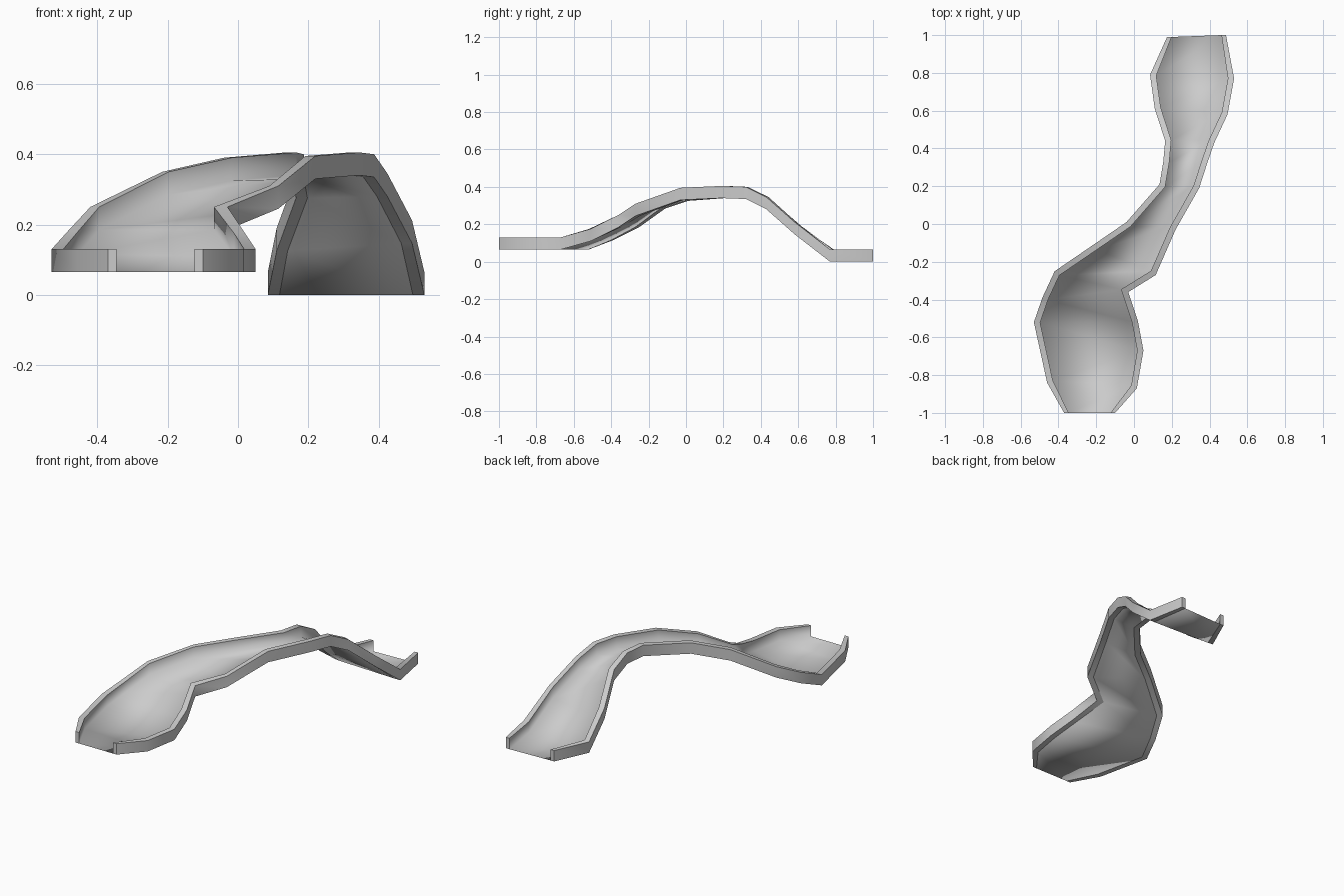
import bpy, bmesh
from mathutils import Vector

cube = bpy.data.objects.get("Cube")
if cube:
    bpy.data.objects.remove(cube, do_unlink=True)

WALL_HEIGHT = 0.065
WALL_THICK = 0.032

grey = bpy.data.materials.new("light_grey")
grey.use_nodes = True
colour = (0.6, 0.6, 0.6, 1)
grey.diffuse_color = colour
grey.node_tree.nodes["Principled BSDF"].inputs["Base Color"].default_value = colour

# Outer lower edges of the chute, paired station by station
left_edge = [Vector(p) for p in (
    (-.37, -1, .065), (-.46, -.84, .065), (-.53, -.52, .065), (-.485, -.39, .115),
    (-.42, -.25, .185), (-.215, -.11, .285), (-.04, .01, .325), (.135, .21, .34),
    (.155, .33, .335), (.165, .44, .275), (.11, .61, .125), (.085, .79, 0), (.175, .99, 0))]
right_edge = [Vector(p) for p in (
    (-.1, -1, .065), (.015, -.87, .065), (.05, -.67, .065), (.02, -.51, .11),
    (-.03, -.36, .185), (.115, -.27, .245), (.22, -.03, .33), (.345, .19, .34),
    (.387, .32, .335), (.425, .43, .28), (.495, .58, .147), (.53, .77, 0), (.487, 1, 0))]


def inset(path, side):
    """Offset a path sideways in plan with mitred corners and square ends."""
    result = []
    last = len(path) - 1
    for i, p in enumerate(path):
        if i in (0, last):
            result.append(p + Vector((side * WALL_THICK * 0.75, 0, 0)))
            continue
        normals = []
        for a, b in ((path[i - 1], p), (p, path[i + 1])):
            d = (b - a).xy.normalized()
            normals.append(Vector((d.y, -d.x)) * side)
        mitre = (normals[0] + normals[1]).normalized()
        mitre *= WALL_THICK / mitre.dot(normals[0])
        result.append(p + mitre.to_3d())
    return result


def raised(path):
    return [p + Vector((0, 0, WALL_HEIGHT)) for p in path]


def loft(name, columns, sharp_columns=(), cap_columns=()):
    """Join neighbouring columns of points with smooth quads."""
    bm = bmesh.new()
    grid = [[bm.verts.new(p) for p in col] for col in columns]
    for a, b in zip(grid, grid[1:]):
        for i in range(len(a) - 1):
            bm.faces.new((a[i], b[i], b[i + 1], a[i + 1])).smooth = True
    # Close the ends of the walls
    for start in cap_columns:
        part = grid[start:start + 4]
        for face in (bm.faces.new([c[0] for c in reversed(part)]),
                     bm.faces.new([c[-1] for c in part])):
            for edge in face.edges:
                edge.smooth = False
    # Keep the rim edges crisp
    for k in sharp_columns:
        for a, b in zip(grid[k], grid[k][1:]):
            bm.edges.get((a, b)).smooth = False
    mesh = bpy.data.meshes.new(name)
    bm.to_mesh(mesh)
    bm.free()
    mesh.materials.append(grey)
    obj = bpy.data.objects.new(name, mesh)
    bpy.context.collection.objects.link(obj)
    return obj


left_inner = inset(left_edge, 1)
right_inner = inset(right_edge, -1)

# Chute: outer wall, rim, inner wall and floor, mirrored to the other wall
loft("slide_chute",
     [left_edge, raised(left_edge), raised(left_inner), left_inner,
      right_inner, raised(right_inner), raised(right_edge), right_edge],
     sharp_columns=(1, 2, 5, 6), cap_columns=(0, 4))

# Undersides of the two walls
loft("left_wall_base", [left_inner, left_edge])
loft("right_wall_base", [right_edge, right_inner])
